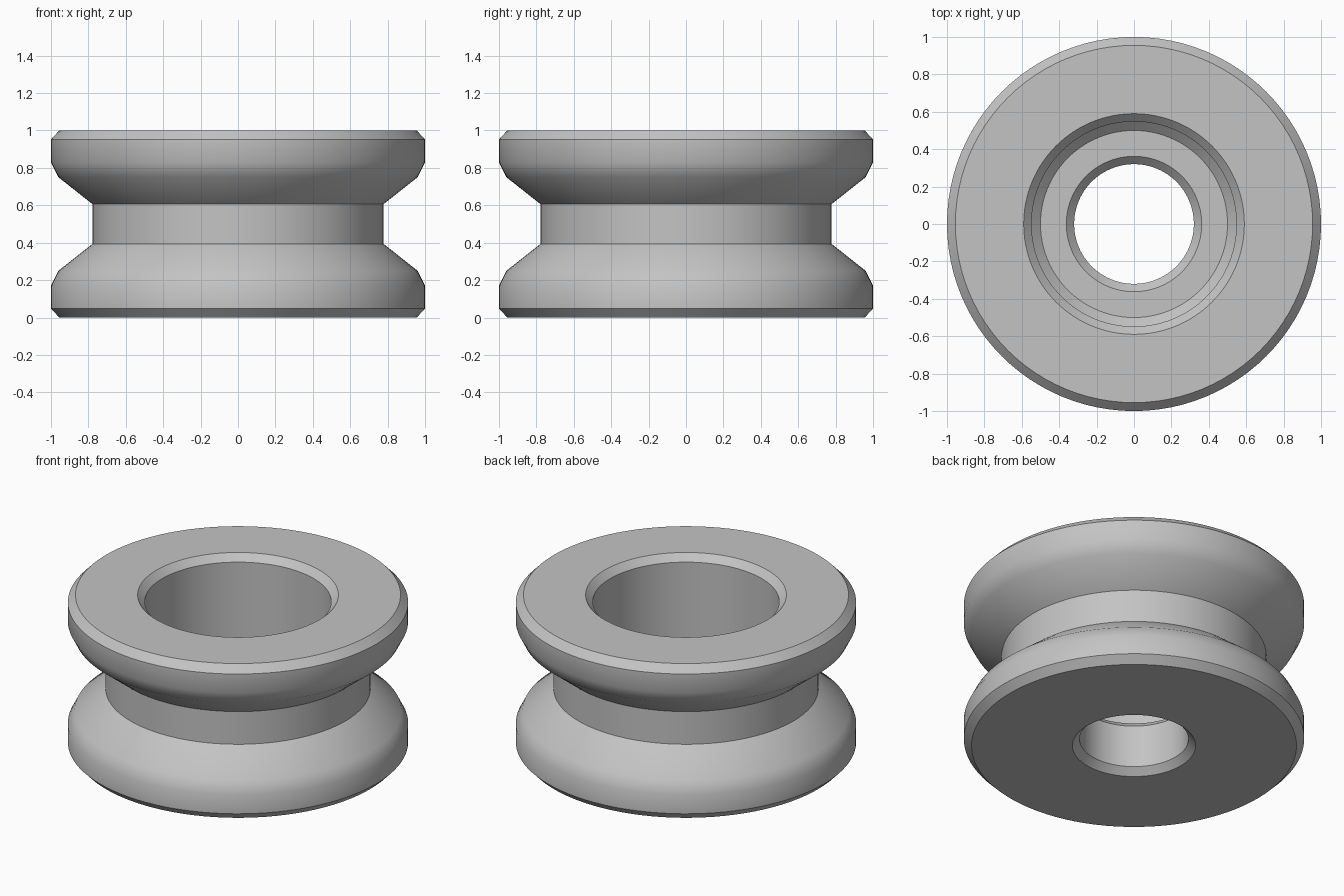
import bpy, bmesh, math

if "Cube" in bpy.data.objects:
    bpy.data.objects.remove(bpy.data.objects["Cube"])

SEGMENTS = 96

# Grey metal
grey = bpy.data.materials.new("grey_metal")
grey.diffuse_color = (0.55, 0.55, 0.55, 1)
grey.use_nodes = True
grey.node_tree.nodes["Principled BSDF"].inputs["Base Color"].default_value = grey.diffuse_color

# Outer profile: chamfered rims and a V groove with a flat bottom, mirrored about mid height
lower = [(0.955, 0.0), (1.0, 0.047), (1.0, 0.17), (0.96, 0.25), (0.778, 0.394)]
outer = lower + [(r, 1 - z) for r, z in reversed(lower)]

# Inner profile: wide pocket from the top, narrow through bore below
pocket = [(0.59, 1.0), (0.548, 0.957), (0.548, 0.405), (0.5, 0.36)]
bore = [(0.362, 0.36), (0.32, 0.317), (0.32, 0.043), (0.362, 0.0)]


def lathe(name, profile, material):
    """Spin a closed (radius, height) profile around z."""
    bm = bmesh.new()
    rings = []
    for r, z in profile:
        rings.append([bm.verts.new((r * math.cos(a), r * math.sin(a), z))
                      for a in (2 * math.pi * i / SEGMENTS for i in range(SEGMENTS))])
    for k, ring in enumerate(rings):
        above = rings[(k + 1) % len(rings)]
        for i in range(SEGMENTS):
            j = (i + 1) % SEGMENTS
            bm.faces.new((ring[i], ring[j], above[j], above[i]))
    bmesh.ops.recalc_face_normals(bm, faces=bm.faces)
    mesh = bpy.data.meshes.new(name)
    bm.to_mesh(mesh)
    bm.free()
    mesh.materials.append(material)
    obj = bpy.data.objects.new(name, mesh)
    bpy.context.collection.objects.link(obj)
    return obj


# Grooved roller
roller = lathe("grooved_roller", outer + pocket + bore, grey)
bpy.context.view_layer.objects.active = roller
roller.select_set(True)
bpy.ops.object.shade_smooth_by_angle(angle=math.radians(32))
